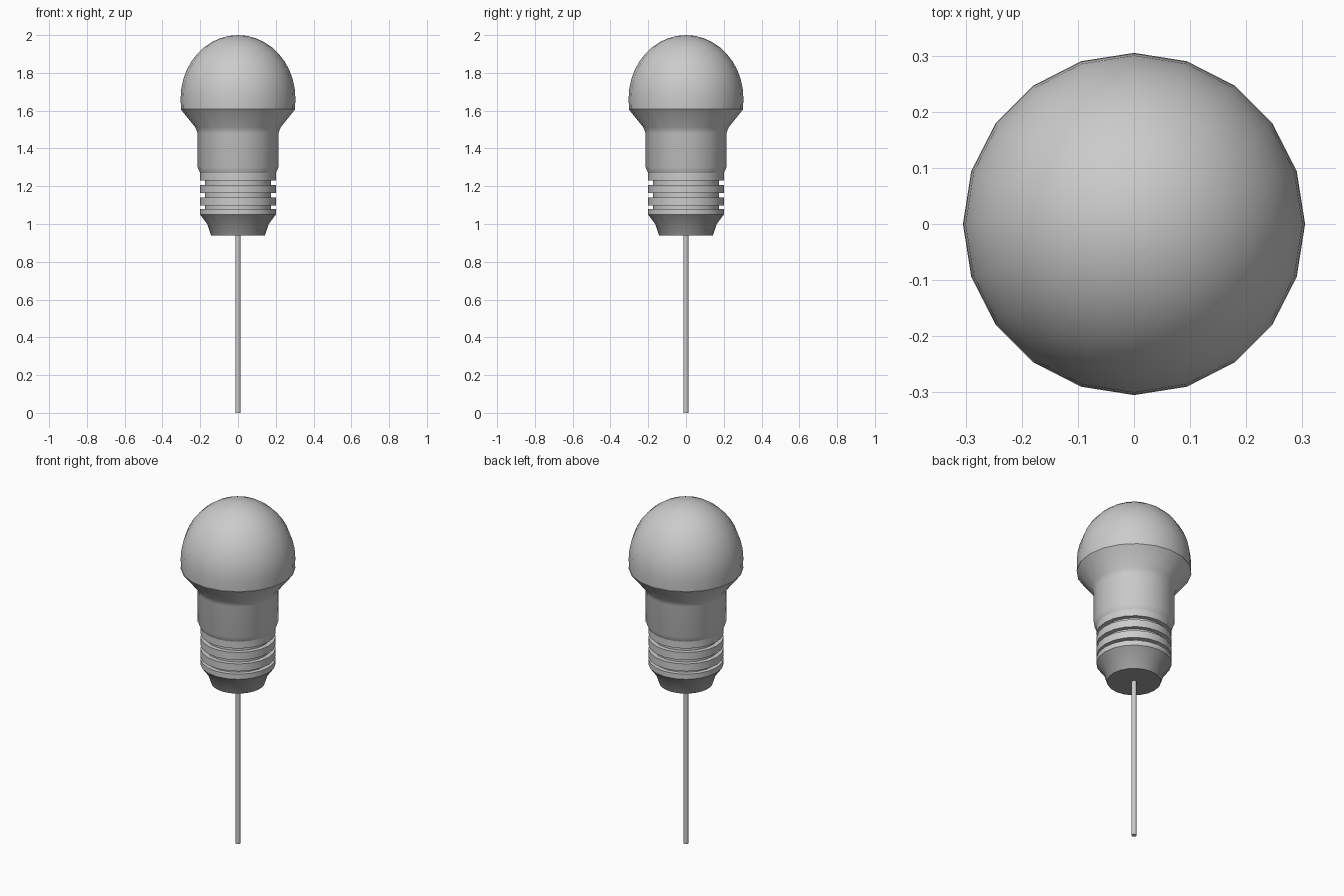
import bpy, bmesh
from math import sin, cos, pi, radians

if "Cube" in bpy.data.objects:
    bpy.data.objects.remove(bpy.data.objects["Cube"])


def lathe(name, profile, sides=20, angle=30):
    """Revolve (radius, z) points, listed bottom to top, about the z axis."""
    bm = bmesh.new()
    rings = []
    for r, z in profile:
        if r == 0:
            rings.append([bm.verts.new((0, 0, z))])
        else:
            rings.append([bm.verts.new((r * cos(2 * pi * i / sides),
                                        r * sin(2 * pi * i / sides), z))
                          for i in range(sides)])
    for lo, hi in zip(rings, rings[1:]):
        for i in range(sides):
            j = (i + 1) % sides
            if len(hi) == 1:
                bm.faces.new((lo[i], lo[j], hi[0]))
            else:
                bm.faces.new((lo[i], lo[j], hi[j], hi[i]))
    # Flat caps on open ends
    if len(rings[0]) > 1:
        bm.faces.new(rings[0][::-1])
    if len(rings[-1]) > 1:
        bm.faces.new(rings[-1])
    mesh = bpy.data.meshes.new(name)
    bm.to_mesh(mesh)
    bm.free()
    ob = bpy.data.objects.new(name, mesh)
    bpy.context.collection.objects.link(ob)
    bpy.ops.object.select_all(action='DESELECT')
    ob.select_set(True)
    bpy.context.view_layer.objects.active = ob
    bpy.ops.object.shade_smooth_by_angle(angle=radians(angle))
    return ob


# Glass dome: short straight skirt, then an elliptical cap
dome = [(0.302, 1.61)]
for k in range(10):
    a = k / 10 * pi / 2
    dome.append((0.304 * cos(a), 1.665 + 0.335 * sin(a)))
dome.append((0, 2.0))
lathe("globe", dome)

# Flared housing and cylindrical body
lathe("housing", [(0.20, 1.27), (0.214, 1.30), (0.214, 1.48),
                  (0.225, 1.51), (0.305, 1.61)])

# Screw fitting: ridges separated by narrow grooves
screw = []
for lo, hi in ((1.05, 1.08), (1.097, 1.14), (1.163, 1.207), (1.23, 1.275)):
    screw += [(0.175, lo), (0.20, lo), (0.20, hi), (0.175, hi)]
lathe("screw_fitting", screw[1:-1])

# Dark tapered cap under the screw fitting
cap = lathe("base_cap", [(0.143, 0.94), (0.163, 1.00), (0.20, 1.05)])
dark = bpy.data.materials.new("dark_grey")
dark.diffuse_color = (0.35, 0.35, 0.35, 1)
dark.use_nodes = True
dark.node_tree.nodes["Principled BSDF"].inputs["Base Color"].default_value = dark.diffuse_color
cap.data.materials.append(dark)

# Thin stick
lathe("stick", [(0.014, 0), (0.014, 0.96)], sides=8, angle=50)
